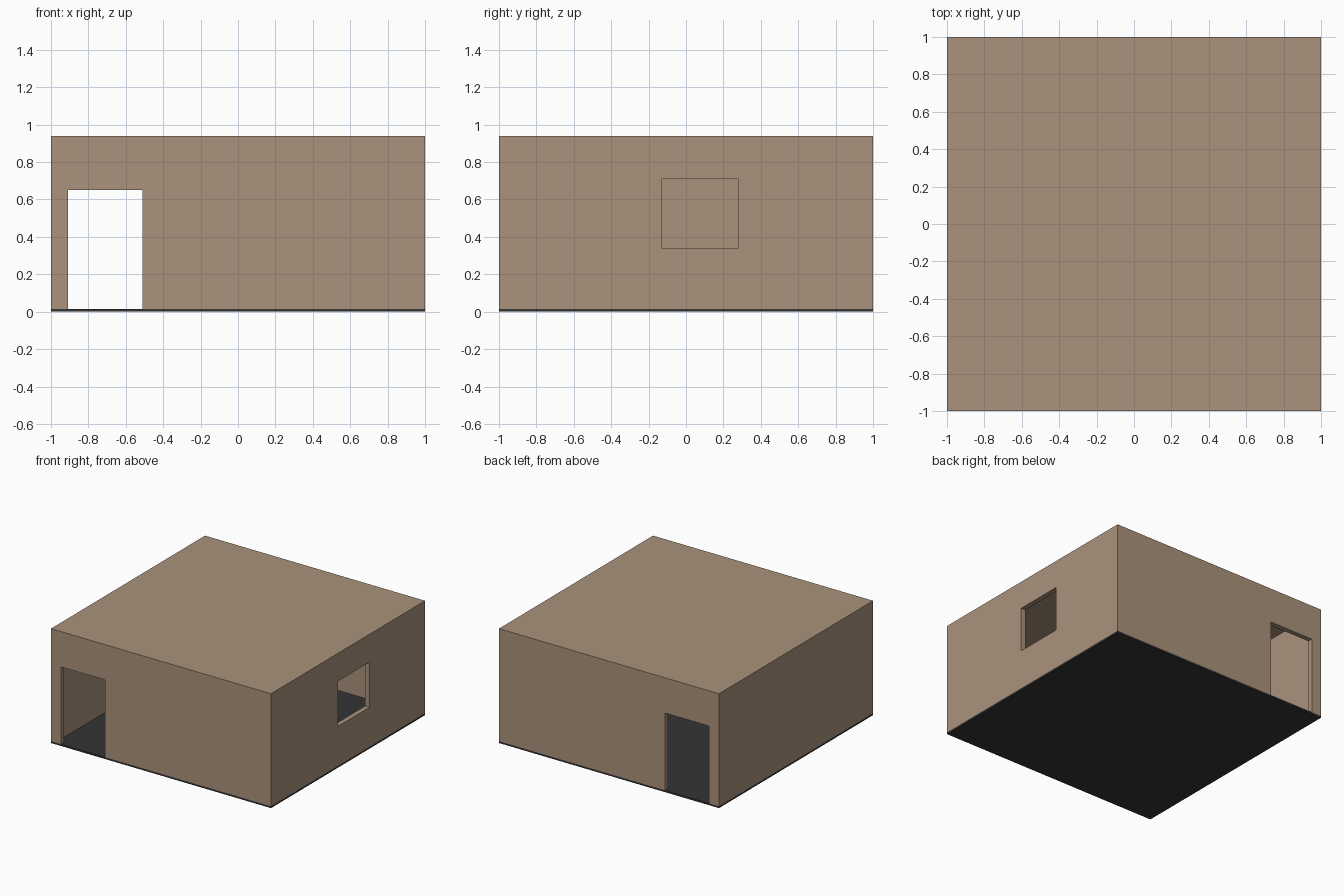
import bpy

if "Cube" in bpy.data.objects:
    bpy.data.objects.remove(bpy.data.objects["Cube"])

SIZE = 1.0        # half footprint
WALL = 0.04       # wall thickness
FLOOR = 0.015     # floor thickness
TOP = 0.94        # overall height
CEILING = 0.905   # underside of the roof


def box(name, lo, hi, material=None):
    """Axis-aligned box between two corners."""
    centre = [(a + b) / 2 for a, b in zip(lo, hi)]
    bpy.ops.mesh.primitive_cube_add(size=1, location=centre)
    ob = bpy.context.object
    ob.name = name
    ob.scale = [b - a for a, b in zip(lo, hi)]
    bpy.ops.object.transform_apply(location=False, rotation=False, scale=True)
    if material:
        ob.data.materials.append(material)
    return ob


def colour(name, rgb):
    mat = bpy.data.materials.new(name)
    mat.diffuse_color = (*rgb, 1)
    mat.use_nodes = True
    mat.node_tree.nodes["Principled BSDF"].inputs["Base Color"].default_value = mat.diffuse_color
    return mat


def cut(target, name, lo, hi):
    """Subtract a hidden box from the target."""
    cutter = box(name, lo, hi)
    cutter.hide_render = True
    cutter.display_type = 'WIRE'
    mod = target.modifiers.new(name, 'BOOLEAN')
    mod.operation = 'DIFFERENCE'
    mod.solver = 'EXACT'
    mod.object = cutter


plaster = colour("tan_plaster", (0.40, 0.29, 0.20))
dark = colour("dark_floor", (0.035, 0.035, 0.035))

# Thin floor slab under the whole building
box("floor", (-SIZE, -SIZE, 0), (SIZE, SIZE, FLOOR), dark)

# Walls and flat roof as one hollow shell
shell = box("walls_and_roof", (-SIZE, -SIZE, FLOOR), (SIZE, SIZE, TOP), plaster)
inner = SIZE - WALL
cut(shell, "room_cutter", (-inner, -inner, -0.1), (inner, inner, CEILING))

# Aligned front and back doorways
cut(shell, "doorway_cutter", (-0.91, -1.2, -0.2), (-0.51, 1.2, 0.65))

# Window in the right wall
cut(shell, "window_cutter", (0.8, -0.13, 0.34), (1.2, 0.28, 0.71))
